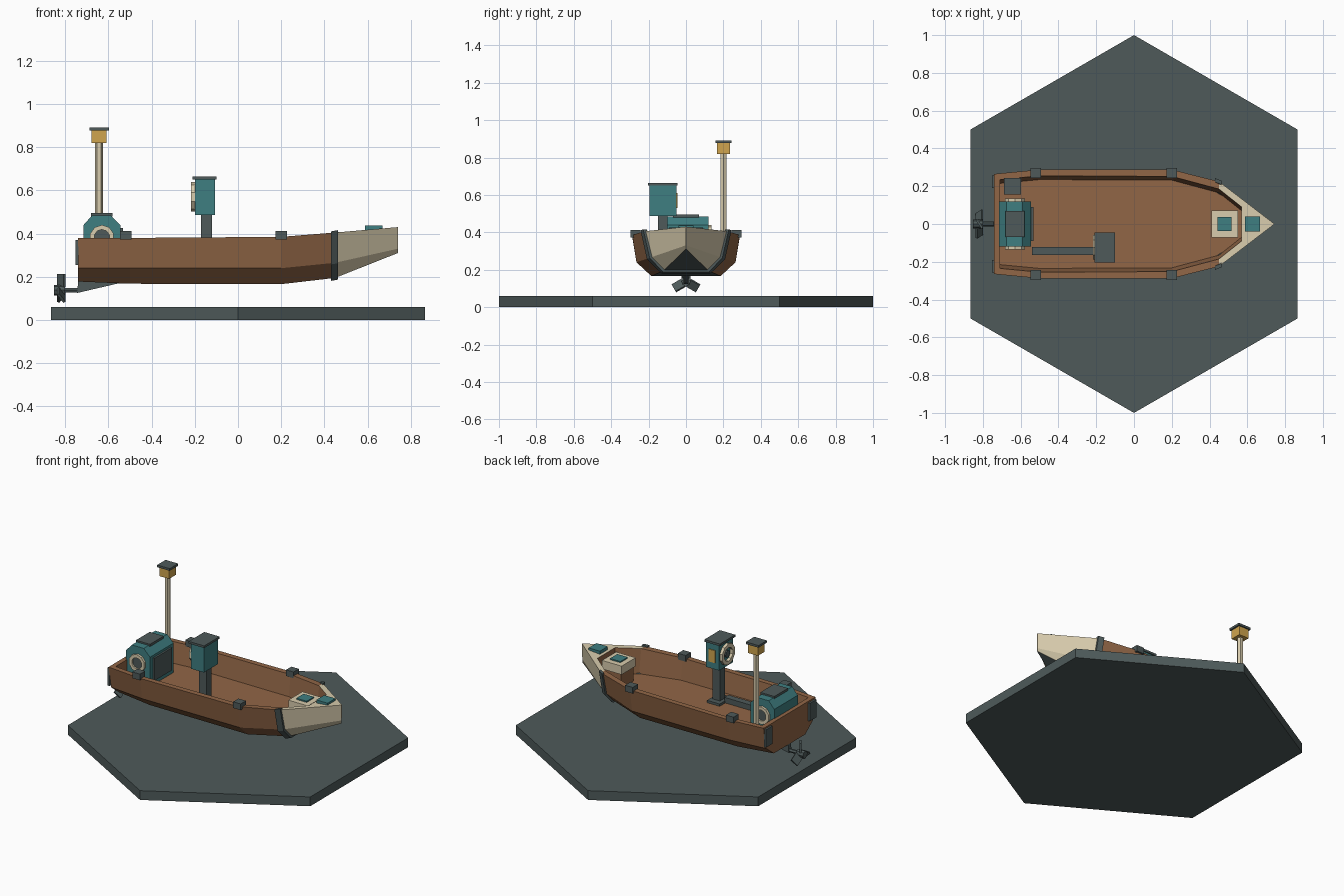
import bpy, bmesh, math
from mathutils import Matrix, Vector

if "Cube" in bpy.data.objects:
    bpy.data.objects.remove(bpy.data.objects["Cube"])


def mat(name, rgb):
    m = bpy.data.materials.new(name)
    m.diffuse_color = [((c / 255 + 0.055) / 1.055) ** 2.4 for c in rgb] + [1]
    m.use_nodes = True
    m.node_tree.nodes["Principled BSDF"].inputs["Base Color"].default_value = m.diffuse_color
    return m


SLATE = mat("slate", (78, 90, 90))
BROWN = mat("wood brown", (145, 102, 70))
TEAL = mat("teal", (62, 126, 129))
CREAM = mat("cream", (216, 204, 173))
OCHRE = mat("lamp ochre", (208, 165, 78))


def obj(name, verts, faces, mats, idx=None):
    me = bpy.data.meshes.new(name)
    me.from_pydata([tuple(v) for v in verts], [], faces)
    for m in mats:
        me.materials.append(m)
    if idx:
        me.polygons.foreach_set("material_index", idx)
    bm = bmesh.new()
    bm.from_mesh(me)
    bmesh.ops.recalc_face_normals(bm, faces=bm.faces)
    bm.to_mesh(me)
    bm.free()
    o = bpy.data.objects.new(name, me)
    bpy.context.collection.objects.link(o)
    return o


def prism(name, pts, axis, lo, hi, m):
    """Extrude a 2D outline along x, y or z."""
    n = len(pts)

    def place(p, d):
        q = list(p)
        q.insert("xyz".index(axis), d)
        return q
    verts = [place(p, d) for d in (lo, hi) for p in pts]
    faces = [list(range(n)), list(range(n, 2 * n))]
    faces += [[i, (i + 1) % n, n + (i + 1) % n, n + i] for i in range(n)]
    return obj(name, verts, faces, [m])


def box(name, x0, x1, y0, y1, z0, z1, m):
    return prism(name, [(x0, y0), (x1, y0), (x1, y1), (x0, y1)], "z", z0, z1, m)


def ngon(cx, cy, r, n, start=0.0):
    return [(cx + r * math.cos(start + math.tau * i / n),
             cy + r * math.sin(start + math.tau * i / n)) for i in range(n)]


def ring(name, c, r_in, r_out, axis, lo, hi, m, n=10):
    """Flat-sided ring lofted around a four-point section."""
    verts, faces = [], []
    for i in range(n):
        a = math.tau * (i + 0.5) / n
        for r, d in ((r_in, lo), (r_out, lo), (r_out, hi), (r_in, hi)):
            p = [c[0] + r * math.cos(a), c[1] + r * math.sin(a)]
            p.insert("xyz".index(axis), d)
            verts.append(p)
        j = (i + 1) % n
        faces += [[4 * i + k, 4 * i + (k + 1) % 4, 4 * j + (k + 1) % 4, 4 * j + k]
                  for k in range(4)]
    return obj(name, verts, faces, [m])


# Ground slab
prism("hexagon_base", ngon(0, 0, 1, 6, math.pi / 2), "z", 0, 0.06, SLATE)

# Hull stations: x, inner x, rim, rim z, chine, chine z, bottom, bottom z, inner
FLOOR = 0.25
stations = [
    (-0.74, -0.71, 0.265, 0.38, 0.24, 0.24, 0.16, 0.178, 0.235),
    (-0.50, -0.50, 0.288, 0.38, 0.265, 0.24, 0.185, 0.168, 0.255),
    (0.20, 0.20, 0.288, 0.385, 0.265, 0.24, 0.185, 0.166, 0.252),
    (0.45, 0.45, 0.225, 0.405, 0.19, 0.265, 0.12, 0.195, 0.185),
    (0.74, 0.57, 0.003, 0.43, 0.002, 0.33, 0.001, 0.31, 0.09),
]
verts = []
for x, xi, t, zt, c, zc, b, zb, inn in stations:
    zi = zt if x < 0.7 else 0.415
    half = [(xi, inn - 0.02, FLOOR), (xi, inn, zi), (x, t, zt), (x, c, zc), (x, b, zb)]
    verts += half + [(p[0], -p[1], p[2]) for p in reversed(half)]
faces, idx = [], []
for i in range(4):
    for j in range(10):
        k = (j + 1) % 10
        faces.append([10 * i + j, 10 * i + k, 10 * i + 10 + k, 10 * i + 10 + j])
        if j == 4:
            idx.append(2)                       # underside
        elif i == 3 and j in (1, 2, 3, 5, 6, 7):
            idx.append(1)                       # bow shell and rim
        else:
            idx.append(0)
for s, end in ((0, 0), (40, 1)):                # transom and bow ends
    for f, m in (([2, 3, 4, 5, 6, 7], end), ([1, 2, 7, 8], end), ([0, 1, 8, 9], 0)):
        faces.append([s + v for v in f])
        idx.append(m)
obj("hull", verts, faces, [BROWN, CREAM, SLATE], idx)

# Band around the hull where the bow plating begins
verts = []
for x, t, c, b, dz in ((0.43, 0.231, 0.197, 0.126, 0), (0.462, 0.217, 0.182, 0.115, 0.006)):
    for g in (-0.008, 0.012):
        h = [(x, t + g, 0.41 + dz), (x, c + g, 0.263 + dz - g / 2), (x, b + g / 2, 0.193 + dz - g)]
        verts += h + [(p[0], -p[1], p[2]) for p in reversed(h)]
faces = [[0, 6, 18, 12], [5, 11, 23, 17]]
for j in range(5):
    for a, b in ((0, 6), (6, 18), (18, 12), (12, 0)):
        faces.append([a + j, a + j + 1, b + j + 1, b + j])
obj("bow_band", verts, faces, [SLATE])

# Rim cleats and stern corner plates
for s, side in ((-1, "right"), (1, "left")):
    for x, place in ((-0.52, "rear"), (0.20, "front")):
        ys = sorted((s * 0.243, s * 0.297))
        box(f"cleat_{place}_{side}", x - 0.027, x + 0.027, *ys, 0.372, 0.412, SLATE)
    ys = sorted((s * 0.19, s * 0.258))
    box(f"stern_plate_{side}", -0.752, -0.738, *ys, 0.255, 0.37, SLATE)

# Engine with a chamfered housing, portholes, top plate and front grille
prism("engine_housing", [(-0.715, FLOOR), (-0.545, FLOOR), (-0.545, 0.44), (-0.59, 0.485),
                         (-0.675, 0.485), (-0.715, 0.44)], "y", -0.12, 0.12, TEAL)
box("engine_top_plate", -0.68, -0.58, -0.07, 0.07, 0.48, 0.495, SLATE)
box("engine_grille", -0.55, -0.533, -0.09, 0.09, 0.28, 0.425, SLATE)
for s, side in ((-1, "right"), (1, "left")):
    ring(f"engine_porthole_{side}", (-0.63, 0.383), 0.036, 0.057, "y",
         *sorted((s * 0.115, s * 0.135)), CREAM)
    prism(f"engine_glass_{side}", ngon(-0.63, 0.383, 0.038, 10), "y",
          *sorted((s * 0.115, s * 0.125)), SLATE)

# Floor conduit and steering console
box("floor_conduit", -0.54, -0.19, -0.163, -0.122, FLOOR, 0.285, SLATE)
box("console_foot", -0.195, -0.105, -0.185, -0.065, FLOOR - 0.005, 0.265, SLATE)
box("console_post", -0.172, -0.12, -0.15, -0.10, 0.26, 0.49, SLATE)
box("console_box", -0.20, -0.107, -0.195, -0.052, 0.487, 0.652, TEAL)
box("console_cap", -0.21, -0.10, -0.203, -0.045, 0.65, 0.664, SLATE)
box("console_gauge", -0.175, -0.13, -0.053, -0.046, 0.53, 0.61, OCHRE)
ring("steering_wheel", (-0.124, 0.57), 0.044, 0.068, "x", -0.218, -0.198, CREAM)
prism("wheel_hub", ngon(-0.124, 0.57, 0.022, 8), "x", -0.212, -0.198, SLATE)

# Lantern mast
prism("lantern_mast", ngon(-0.643, 0.2, 0.018, 6), "z", FLOOR, 0.825, CREAM)
box("lantern_lamp", -0.678, -0.608, 0.165, 0.235, 0.82, 0.88, OCHRE)
box("lantern_cap", -0.688, -0.598, 0.157, 0.243, 0.878, 0.892, SLATE)

# Bow crate and deck hatch
box("crate_lower", 0.42, 0.54, -0.063, 0.063, FLOOR, 0.345, BROWN)
box("crate_lid", 0.41, 0.55, -0.072, 0.072, 0.345, 0.40, CREAM)
box("crate_patch", 0.443, 0.517, -0.037, 0.037, 0.398, 0.408, TEAL)
box("bow_hatch", 0.588, 0.668, -0.04, 0.04, 0.41, 0.437, TEAL)

# Skeg, shaft and three-bladed propeller
prism("skeg", [(-0.745, 0.125), (-0.74, 0.18), (-0.53, 0.175)], "y", -0.014, 0.014, SLATE)
prism("propeller_shaft", ngon(0, 0.138, 0.012, 6), "x", -0.82, -0.73, SLATE)
prism("propeller_hub", ngon(0, 0.138, 0.024, 8), "x", -0.852, -0.8, SLATE)
for i in range(3):
    blade = box(f"propeller_blade_{i + 1}", -0.006, 0.006, -0.026, 0.026, 0.015, 0.075, SLATE)
    blade.data.transform(Matrix.Translation(Vector((-0.818, 0, 0.138)))
                         @ Matrix.Rotation(i * math.tau / 3, 4, "X")
                         @ Matrix.Rotation(math.radians(35), 4, "Z"))
